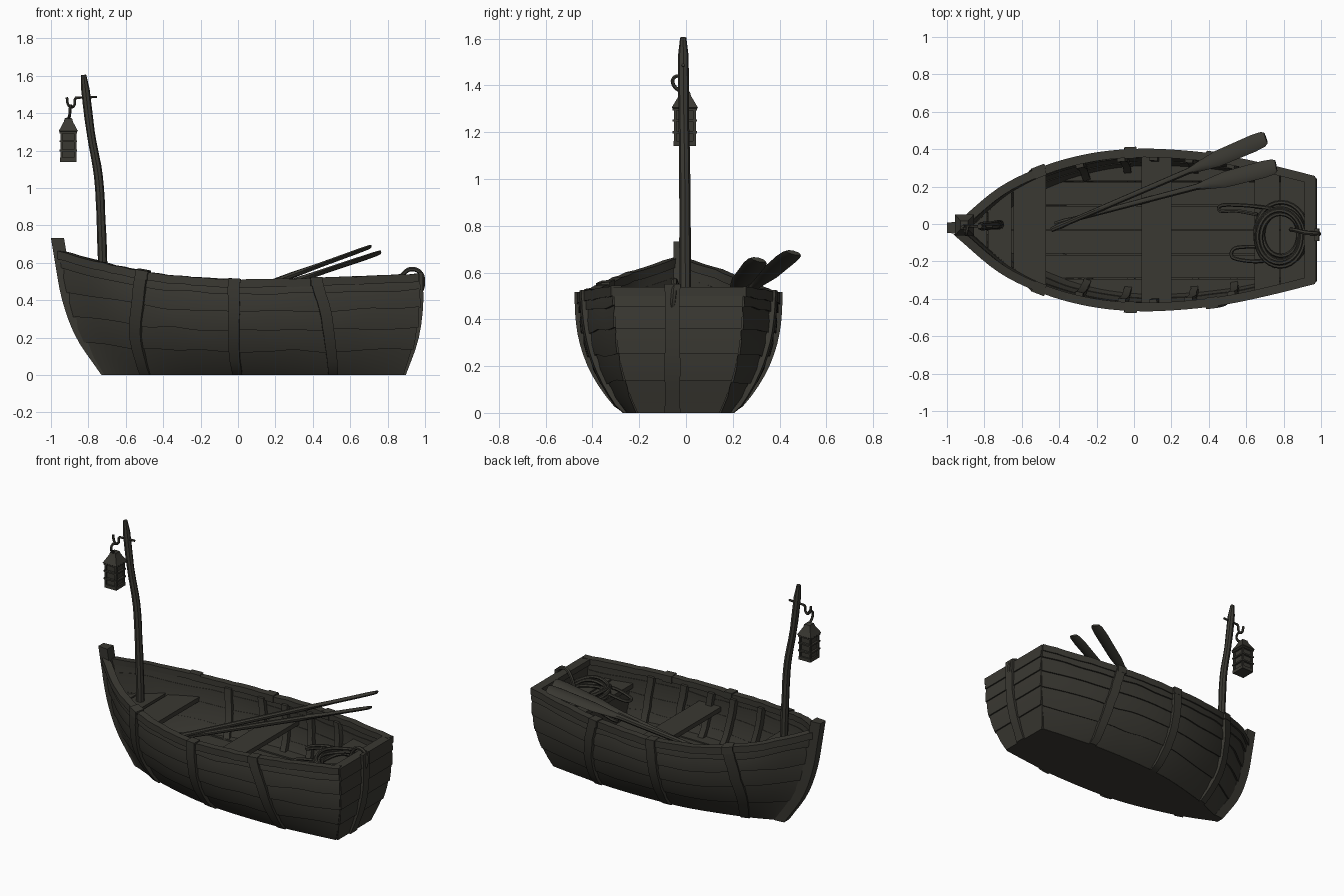
import bpy, bmesh, math, random
from mathutils import Vector

random.seed(4)
if "Cube" in bpy.data.objects:
    bpy.data.objects.remove(bpy.data.objects["Cube"])

CY = -0.032          # hull centre line
FLOOR = 0.2

wood = bpy.data.materials.new("dark weathered wood")
wood.use_nodes = True
colour = (0.042, 0.040, 0.032, 1)
wood.diffuse_color = colour
bsdf = next(n for n in wood.node_tree.nodes if n.type == 'BSDF_PRINCIPLED')
bsdf.inputs["Base Color"].default_value = colour
bsdf.inputs["Roughness"].default_value = 0.9


def loft(name, rings, closed=False):
    """Skin a list of equal rings into a solid."""
    bm = bmesh.new()
    vs = [[bm.verts.new(p) for p in r] for r in rings]
    n = len(vs[0])
    pairs = list(zip(vs, vs[1:])) + ([(vs[-1], vs[0])] if closed else [])
    for a, b in pairs:
        for i in range(n):
            j = (i + 1) % n
            bm.faces.new((a[i], a[j], b[j], b[i]))
    if not closed:
        bm.faces.new(vs[0])
        bm.faces.new(vs[-1])
    bmesh.ops.recalc_face_normals(bm, faces=bm.faces)
    me = bpy.data.meshes.new(name)
    bm.to_mesh(me)
    bm.free()
    me.materials.append(wood)
    ob = bpy.data.objects.new(name, me)
    bpy.context.collection.objects.link(ob)
    return ob


def box(name, lo, hi):
    return loft(name, [[(x, lo[1], lo[2]), (x, hi[1], lo[2]), (x, hi[1], hi[2]), (x, lo[1], hi[2])]
                       for x in (lo[0], hi[0])])


def curve(vals, t):
    """Smooth curve through evenly spaced values, t from 0 to 1."""
    n = len(vals) - 1
    f = min(max(t, 0), 1) * n
    i = min(int(f), n - 1)
    u = f - i
    a, b = vals[i], vals[i + 1]
    ma = (b - vals[i - 1]) / 2 if i else b - a
    mb = (vals[i + 2] - a) / 2 if i + 2 <= n else b - a
    return (a * (2*u**3 - 3*u*u + 1) + ma * (u**3 - 2*u*u + u)
            + b * (3*u*u - 2*u**3) + mb * (u**3 - u*u))


def path(pts, steps):
    return [Vector([curve([p[k] for p in pts], i / steps) for k in range(3)]) for i in range(steps + 1)]


def tube(name, pts, radius, sides=6, closed=False):
    """Round bar along points; radius may be a function of 0..1."""
    pts = [Vector(p) for p in pts]
    m = len(pts)
    rings, up = [], None
    for i, p in enumerate(pts):
        d = (pts[(i + 1) % m] - pts[i - 1]) if closed or 0 < i < m - 1 else (
            pts[1] - p if i == 0 else p - pts[-2])
        d.normalize()
        if up is None:
            up = Vector((0, 0, 1)) if abs(d.z) < 0.8 else Vector((0, 1, 0))
        side = d.cross(up).normalized()
        up = side.cross(d)
        r = radius(i / (m - 1)) if callable(radius) else radius
        rings.append([p + r * (math.cos(a) * side + math.sin(a) * up)
                      for a in [2 * math.pi * k / sides for k in range(sides)]])
    return loft(name, rings, closed)


# Hull shape: t runs bow to stern, s runs keel to rail
SHEER = [.655, .59, .54, .513, .5, .503, .51, .52, .53]
BEAM = [.015, .215, .33, .395, .42, .413, .385, .335, .275]
BASE = [.01, .095, .155, .2, .22, .225, .22, .2, .175]
BOW = [-.71, -.84, -.91, -.955]
STERN = [.873, .937, .965, .965]


def hull(t, s):
    x = curve(BOW, s) * (1 - t) + curve(STERN, s) * t
    f = 1 - max(1 - s, 0) ** 2.5
    b = curve(BASE, t)
    return Vector((x, b + (curve(BEAM, t) - b) * f, curve(SHEER, t) * s))


def skin(t, s, off, side):
    """Hull point pushed out along the normal, on side +1 or -1."""
    e = 0.01
    c = min(max(t, e), 1 - e)
    d = min(max(s, e), 1 - e)
    n = (hull(c, d + e) - hull(c, d - e)).cross(hull(c + e, d) - hull(c - e, d)).normalized()
    if n.y < 0:
        n = -n
    p = hull(t, s) + n * off
    return Vector((p.x, CY + side * max(p.y, 0.001), max(p.z, 0)))


def inside(x, z):
    """Inner half width of the hull at x and z."""
    t = s = 0.5
    for _ in range(4):
        s = min(z / curve(SHEER, t), 1)
        a, b = curve(BOW, s), curve(STERN, s)
        t = min(max((x - a) / (b - a), 0), 1)
    return max(hull(t, s).y - 0.012, 0.005)


SEAMS = [0, .26, .48, .68, .86, 1]
N = 40
for side, label in ((1, "left"), (-1, "right")):
    # overlapping side planks with worn edges
    wob = [[random.uniform(-.016, .016) if 0 < k < 5 else 0 for _ in range(15)] for k in range(6)]
    for k in range(5):
        rings = []
        for i in range(N + 1):
            t = i / N
            a = SEAMS[k] + curve(wob[k], t)
            b = SEAMS[k + 1] + curve(wob[k + 1], t) + (.015 if k < 4 else 0)
            m = (a + b) / 2
            rings.append([skin(t, a, .008, side), skin(t, m, .006, side), skin(t, b, -.004, side),
                          skin(t, b, -.024, side), skin(t, m, -.02, side), skin(t, a, -.02, side)])
        loft(f"{label}_plank_{k + 1}", rings)
    # rail along the top edge
    rings = []
    for i in range(N + 1):
        t = i / N
        p, q = skin(t, 1, .014, side), skin(t, 1, -.032, side)
        z = p.z + random.uniform(0, .006)
        rings.append([(p.x, p.y, z + .008), (q.x, q.y, z + .008),
                      (q.x, q.y, z - .03), (p.x, p.y, z - .036)])
    loft(f"{label}_rail", rings)
    # outer straps and inner ribs
    bands = [(.232, .138, .016, .0, .024), (.487, .448, .016, .0, .024), (.715, .768, .016, .0, .024),
             (.34, .32, .011, -.015, -.05), (.46, .45, .011, -.015, -.05),
             (.55, .55, .011, -.015, -.05), (.65, .66, .011, -.015, -.05), (.77, .78, .011, -.015, -.05)]
    for k, (top, low, w, o0, o1) in enumerate(bands):
        rings = []
        for i in range(13):
            s = i / 12 * (1.025 if o1 > 0 else .97)
            t = low + (top - low) * s + random.uniform(-.0015, .0015)
            rings.append([skin(t - w, s, o0, side), skin(t + w, s, o0, side),
                          skin(t + w, s, o1, side), skin(t - w, s, o1, side)])
        kind = "strap" if o1 > 0 else "rib"
        loft(f"{label}_{kind}_{k + 1}", rings)
        # strap end folded over the rail
        if o1 > 0:
            ends = [(skin(top + e, 1, .025, side), skin(top + e, 1, -.036, side)) for e in (-w, w)]
            loft(f"{label}_strap_fold_{k + 1}", [[(p.x, p.y, p.z - .03), (q.x, q.y, q.z - .03),
                                                 (q.x, q.y, q.z + .016), (p.x, p.y, p.z + .016)] for p, q in ends])

# flat bottom
loft("hull_bottom", [[(p.x, CY + y, z) for y, z in
                      ((-p.y - .004, 0), (p.y + .004, 0), (p.y, .02), (-p.y, .02))]
                     for p in (hull(i / N, 0) for i in range(N + 1))])

# stern board in horizontal planks, its cap and centre strap
for k in range(5):
    rings = []
    for j in range(4):
        s = SEAMS[k] + (SEAMS[k + 1] - SEAMS[k]) * j / 3
        p = hull(1, s)
        out = .012 - .003 * j
        rings.append([(p.x + out, CY - p.y, p.z), (p.x + out, CY + p.y, p.z),
                      (p.x - .035, CY + p.y, p.z), (p.x - .035, CY - p.y, p.z)])
    loft(f"stern_plank_{k + 1}", rings)
box("stern_cap", (.912, CY - .28, .5), (.972, CY + .28, .538))
rings = []
for i in range(9):
    p = hull(1, i / 8)
    w = .032 + random.uniform(-.003, .003)
    z = p.z + (.02 if i == 8 else 0)
    rings.append([(p.x, -.058 - w, z), (p.x, -.058 + w, z),
                  (p.x + .024, -.058 + w, z), (p.x + .024, -.058 - w, z)])
loft("stern_strap", rings)

# stem post
stem = path([(-.73, 0, 0), (-.865, 0, .2), (-.94, 0, .4), (-.978, 0, .6), (-1, 0, .732)], 14)
loft("stem_post", [[(p.x, CY + .012 - .027, p.z), (p.x, CY + .012 + .027, p.z),
                    (p.x + .07, CY + .012 + .034, p.z), (p.x + .07, CY + .012 - .034, p.z)] for p in stem])

# floor planks, trimmed to the hull
for k in range(6):
    y0, y1 = -.39 + k * .13 + .003, -.39 + (k + 1) * .13 - .003
    z = FLOOR + random.uniform(-.006, .006)
    rings = []
    for i in range(25):
        x = -.8 + 1.7 * i / 24
        w = inside(x, FLOOR)
        a, b = max(min(y0, w), -w), max(min(y1, w), -w)
        if b - a > .004:
            rings.append([(x, CY + a, z - .025), (x, CY + b, z - .025), (x, CY + b, z), (x, CY + a, z)])
    loft(f"floor_plank_{k + 1}", rings)


def board(name, x0, x1, z, th=.03):
    """Cross board fitted between the hull sides."""
    rings = []
    for i in range(5):
        x = x0 + (x1 - x0) * i / 4
        w, v = inside(x, z), inside(x, z - th)
        rings.append([(x, CY - v, z - th), (x, CY + v, z - th), (x, CY + w, z), (x, CY - w, z)])
    loft(name, rings)


board("middle_seat", .04, .2, .4)
board("stern_seat_front", .645, .778, .42)
board("stern_seat_back", .784, .925, .425)
board("stern_seat_panel", .665, .685, .4, .2)
board("bow_deck_front", -.9, -.785, .43)
board("bow_deck_back", -.78, -.655, .425)
board("bow_seat", -.645, -.47, .415)

# mast and lantern hook
tube("mast", path([(-.715, -.005, .2), (-.721, -.003, .5), (-.731, -.004, .8), (-.746, -.006, 1.06),
                   (-.788, -.01, 1.3), (-.825, -.012, 1.605)], 20),
     lambda u: .026 - .004 * u - (.008 if u == 1 else 0) + random.uniform(-.001, .001), 8)
tube("mast_peg", [(-.755, -.012, 1.487), (-.87, -.012, 1.482)], .007)
tube("lantern_hook", path([(-.86, -.012, 1.482), (-.872, -.012, 1.475), (-.874, -.012, 1.445), (-.892, -.012, 1.43),
                           (-.91, -.012, 1.45), (-.915, -.012, 1.485)], 18), .008)
LX, LY = -.907, -.005
tube("lantern_chain", path([(-.89, -.012, 1.43), (-.894, -.04, 1.44), (-.898, -.058, 1.42),
                            (-.9, -.045, 1.39), (LX, LY, 1.365)], 12), .008)


def square(w, z):
    return [(LX + a * w, LY + b * w * 1.1, z) for a, b in ((-1, -1), (1, -1), (1, 1), (-1, 1))]


# lantern
loft("lantern_roof", [square(w, z) for w, z in ((.046, 1.3), (.051, 1.305), (.024, 1.355), (.02, 1.372), (.008, 1.376))])
loft("lantern_core", [square(.034, 1.16), square(.034, 1.3)])
for k, z in enumerate((1.14, 1.195, 1.245, 1.292)):
    w = .047 if k else .044
    loft(f"lantern_band_{k + 1}", [square(w, z), square(w, z + (.01 if k else .022))])
for a in (-1, 1):
    for b in (-1, 1):
        x, y = LX + a * .037, LY + b * .041
        box("lantern_post", (x - .006, y - .006, 1.15), (x + .006, y + .006, 1.3))


# oars, blades rolled a little
def oar(name, handle, tip, roll):
    a, b = Vector(handle), Vector(tip)
    d = b - a
    level = Vector((-d.y, d.x, 0)).normalized()
    rise = d.normalized().cross(level)
    flat = level * math.cos(roll) + rise * math.sin(roll)
    up = rise * math.cos(roll) - level * math.sin(roll)
    rings = []
    for u, w, h in ((0, .014, .014), (.05, .017, .017), (.07, .014, .014), (.64, .017, .017),
                    (.7, .03, .015), (.77, .044, .013), (.94, .047, .012), (.985, .042, .011), (1, .032, .009)):
        rings.append([a + d * u + flat * w * math.cos(k * math.pi / 4) + up * h * math.sin(k * math.pi / 4)
                      for k in range(8)])
    loft(name, rings)


oar("oar_outer", (-.44, -.03, .268), (.705, .46, .685), -.25)
oar("oar_inner", (-.42, .0, .26), (.76, .31, .655), -.25)

# rope coil on the stern seat, loose ends and a loop over the stern
for k, (r, z) in enumerate(((.14, .435), (.115, .436), (.095, .437), (.13, .455), (.104, .457), (.118, .474))):
    ox, oy = random.uniform(-.012, .008), random.uniform(-.012, .012)
    tube(f"rope_coil_{k + 1}", [(.78 + ox + r * math.cos(q), -.06 + oy + r * 1.2 * math.sin(q),
                                 z + .006 * math.sin(3 * q + k)) for q in [2 * math.pi * i / 28 for i in range(28)]],
         .011, 6, True)
tube("rope_end_left", path([(.8, .07, .45), (.68, .09, .44), (.58, .1, .43), (.47, .1, .4), (.46, .07, .39),
                            (.55, .07, .42), (.66, .05, .44)], 30), .01)
tube("rope_end_right", path([(.74, -.19, .45), (.64, -.2, .44), (.53, -.18, .42), (.54, -.13, .42), (.66, -.12, .44)], 24), .01)
tube("rope_stern_loop", path([(.84, -.03, .44), (.87, -.035, .52), (.91, -.045, .562), (.955, -.05, .562),
                              (.985, -.05, .53), (.988, -.055, .48), (.975, -.06, .44)], 24), .012)

# smooth curved faces, keep edges sharp
bpy.ops.object.select_all(action='DESELECT')
for ob in bpy.context.scene.objects:
    if ob.type == 'MESH':
        ob.select_set(True)
        bpy.context.view_layer.objects.active = ob
bpy.ops.object.shade_smooth_by_angle(angle=math.radians(35))
